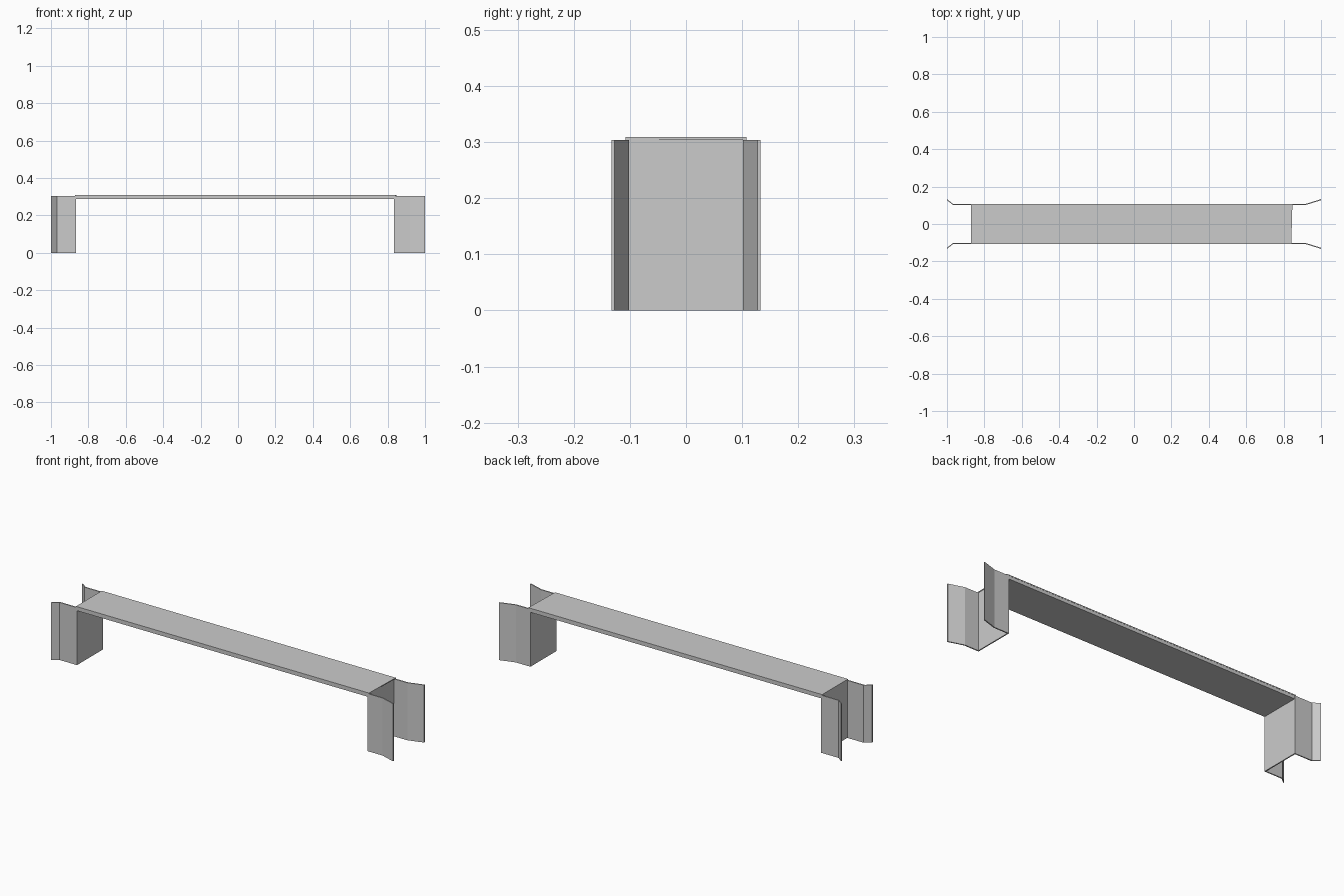
import bpy, bmesh
from mathutils import Vector

if "Cube" in bpy.data.objects:
    bpy.data.objects.remove(bpy.data.objects["Cube"])

WALL_H = 0.304    # top of the abutments
THICK = 0.006     # sheet thickness of walls and wings


def prism(name, outline, z0, z1):
    """Extrude a closed plan outline from z0 to z1."""
    bm = bmesh.new()
    face = bm.faces.new([bm.verts.new((x, y, z0)) for x, y in outline])
    top = bmesh.ops.extrude_face_region(bm, geom=[face])["geom"]
    verts = [v for v in top if isinstance(v, bmesh.types.BMVert)]
    bmesh.ops.translate(bm, verts=verts, vec=(0, 0, z1 - z0))
    bmesh.ops.recalc_face_normals(bm, faces=bm.faces)
    mesh = bpy.data.meshes.new(name)
    bm.to_mesh(mesh)
    bm.free()
    obj = bpy.data.objects.new(name, mesh)
    bpy.context.collection.objects.link(obj)
    return obj


def abutment(name, wall_x, bend_x, end_x):
    """U-shaped end wall with flared wings, symmetric about y = 0."""
    side = 1 if end_x > 0 else -1
    outer = [(wall_x, 0.108), (bend_x, 0.108), (end_x, 0.133)]
    inner = [(end_x, 0.133 - THICK), (bend_x, 0.108 - THICK),
             (wall_x + side * THICK, 0.108 - THICK)]
    half = outer + inner
    mirrored = [(x, -y) for x, y in reversed(half)]
    return prism(name, half + mirrored, 0, WALL_H)


# End walls with wings
abutment("left_abutment", -0.866, -0.968, -1.0)
abutment("right_abutment", 0.834, 0.92, 1.0)

# Bridge deck: beam between the walls, thin road plate over the top
prism("deck_beam", [(-0.866, -0.107), (0.834, -0.107),
                    (0.834, 0.107), (-0.866, 0.107)], 0.287, WALL_H)
prism("road_plate", [(-0.872, -0.108), (0.841, -0.108),
                     (0.847, 0.108), (-0.872, 0.108)], WALL_H, 0.309)
